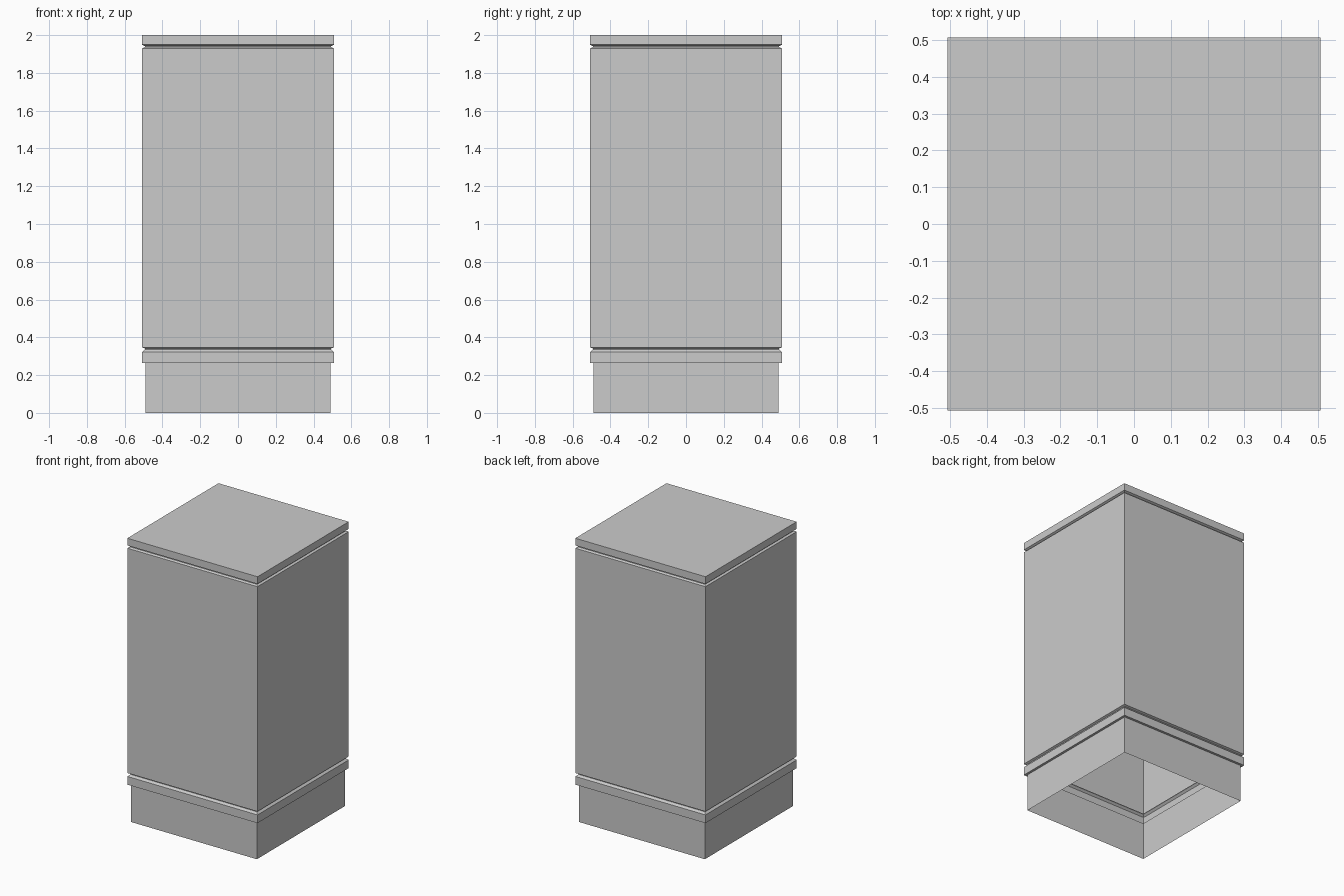
import bpy, bmesh

if "Cube" in bpy.data.objects:
    bpy.data.objects.remove(bpy.data.objects["Cube"])

# Half-width and height of each square ring, from the open foot to the cap
PROFILE = [
    (0.490, 0.000), (0.490, 0.265),                  # recessed plinth
    (0.507, 0.265), (0.507, 0.323),                  # lower band
    (0.493, 0.336), (0.493, 0.341), (0.507, 0.347),  # lower groove
    (0.507, 1.930),                                  # main body
    (0.493, 1.937), (0.493, 1.942), (0.507, 1.949),  # upper groove
    (0.507, 2.000),                                  # cap
]


def square_ring(bm, half, z):
    return [bm.verts.new((sx * half, sy * half, z))
            for sx, sy in ((-1, -1), (1, -1), (1, 1), (-1, 1))]


# Hollow column shell, open at the bottom and closed on top
bm = bmesh.new()
rings = [square_ring(bm, half, z) for half, z in PROFILE]
for low, high in zip(rings, rings[1:]):
    for i in range(4):
        j = (i + 1) % 4
        bm.faces.new((low[i], low[j], high[j], high[i]))
bm.faces.new(rings[-1])

mesh = bpy.data.meshes.new("square_pedestal")
bm.to_mesh(mesh)
bm.free()
pedestal = bpy.data.objects.new("square_pedestal", mesh)
bpy.context.collection.objects.link(pedestal)
